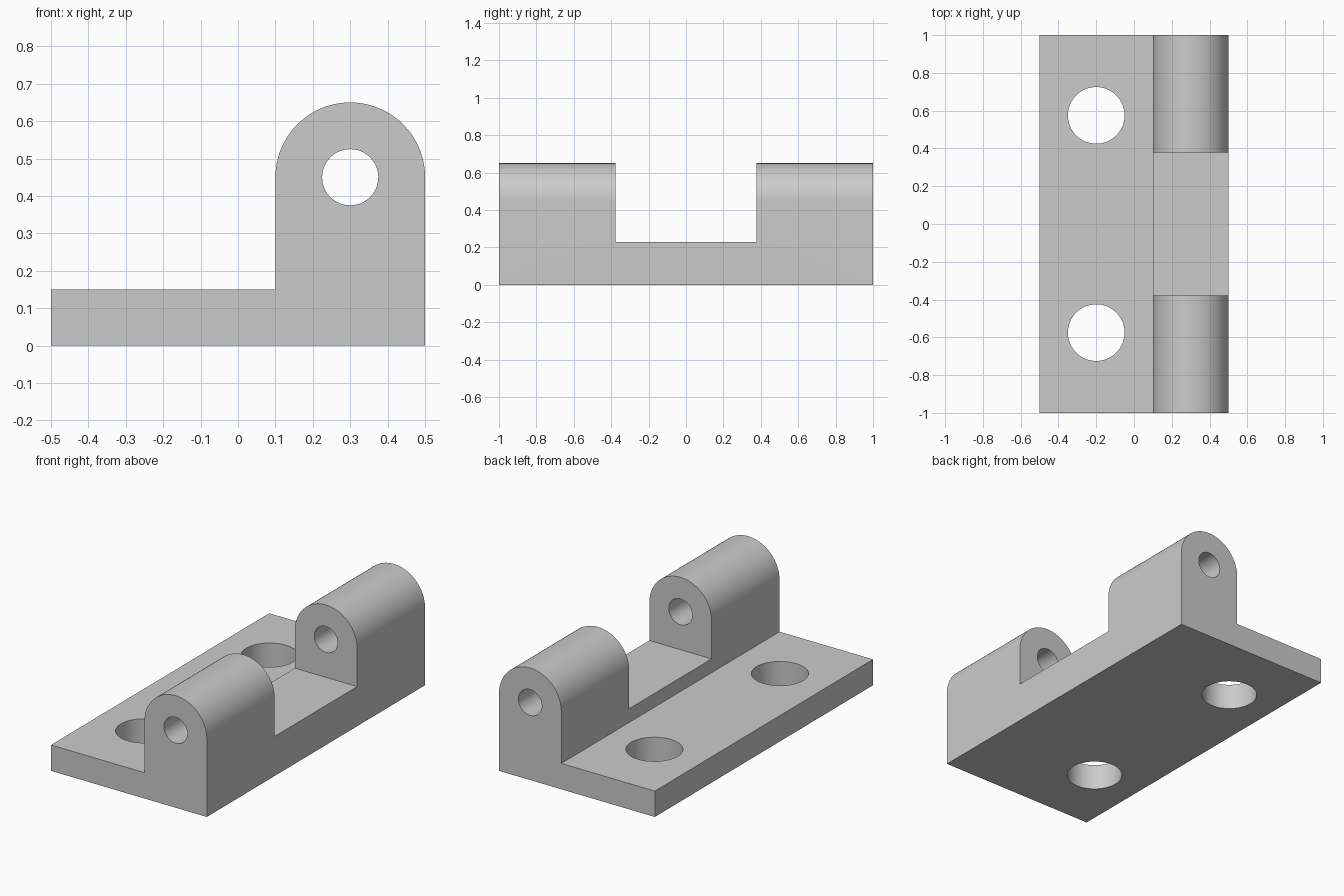
import bpy, bmesh, math
from mathutils import Matrix

cube = bpy.data.objects.get("Cube")
if cube:
    bpy.data.objects.remove(cube, do_unlink=True)

PIN_X, PIN_Z, LUG_R = 0.3, 0.45, 0.2
BASE_TOP, SADDLE_TOP = 0.15, 0.23

grey = bpy.data.materials.new("plain grey")
grey.use_nodes = True
colour = (0.6, 0.6, 0.6, 1)
grey.diffuse_color = colour
grey.node_tree.nodes["Principled BSDF"].inputs["Base Color"].default_value = colour


def add_object(name, bm):
    bmesh.ops.recalc_face_normals(bm, faces=bm.faces)
    mesh = bpy.data.meshes.new(name)
    bm.to_mesh(mesh)
    bm.free()
    mesh.materials.append(grey)
    obj = bpy.data.objects.new(name, mesh)
    bpy.context.collection.objects.link(obj)
    return obj


def cylinder(name, radius, depth, matrix):
    bm = bmesh.new()
    bmesh.ops.create_cone(bm, cap_ends=True, segments=64, radius1=radius,
                          radius2=radius, depth=depth, matrix=matrix)
    return add_object(name, bm)


def box(name, size, centre):
    bm = bmesh.new()
    bmesh.ops.create_cube(bm, size=1, matrix=Matrix.Translation(centre) @ Matrix.Diagonal((*size, 1)))
    return add_object(name, bm)


# Bracket body: flat mounting plate and round-topped lug in one extruded profile
arc = [(PIN_X + LUG_R * math.cos(math.pi * i / 48),
        PIN_Z + LUG_R * math.sin(math.pi * i / 48)) for i in range(49)]
profile = [(-0.5, 0), (0.5, 0)] + arc + [(0.1, BASE_TOP), (-0.5, BASE_TOP)]
bm = bmesh.new()
end = bm.faces.new([bm.verts.new((x, -1, z)) for x, z in profile])
swept = bmesh.ops.extrude_face_region(bm, geom=[end])["geom"]
bmesh.ops.translate(bm, vec=(0, 2, 0), verts=[v for v in swept if isinstance(v, bmesh.types.BMVert)])
bracket = add_object("hinge_bracket", bm)

# Cutters: gap between the lugs, pin bore and two mounting holes
cutters = [
    box("lug_gap_cutter", (0.6, 0.755, 0.6), (PIN_X, 0, SADDLE_TOP + 0.3)),
    cylinder("pin_bore_cutter", 0.075, 3,
             Matrix.Translation((PIN_X, 0, PIN_Z)) @ Matrix.Rotation(math.pi / 2, 4, "X")),
]
for side in (-1, 1):
    cutters.append(cylinder("mounting_hole_cutter", 0.15, 1,
                            Matrix.Translation((-0.2, side * 0.575, 0))))

bpy.ops.object.select_all(action="DESELECT")
bracket.select_set(True)
bpy.context.view_layer.objects.active = bracket
for cutter in cutters:
    cutter.hide_render = True
    cut = bracket.modifiers.new("cut", "BOOLEAN")
    cut.operation = "DIFFERENCE"
    cut.solver = "EXACT"
    cut.object = cutter
    bpy.ops.object.modifier_apply(modifier=cut.name)
    bpy.data.objects.remove(cutter, do_unlink=True)

bpy.ops.object.shade_smooth_by_angle(angle=math.radians(30))
